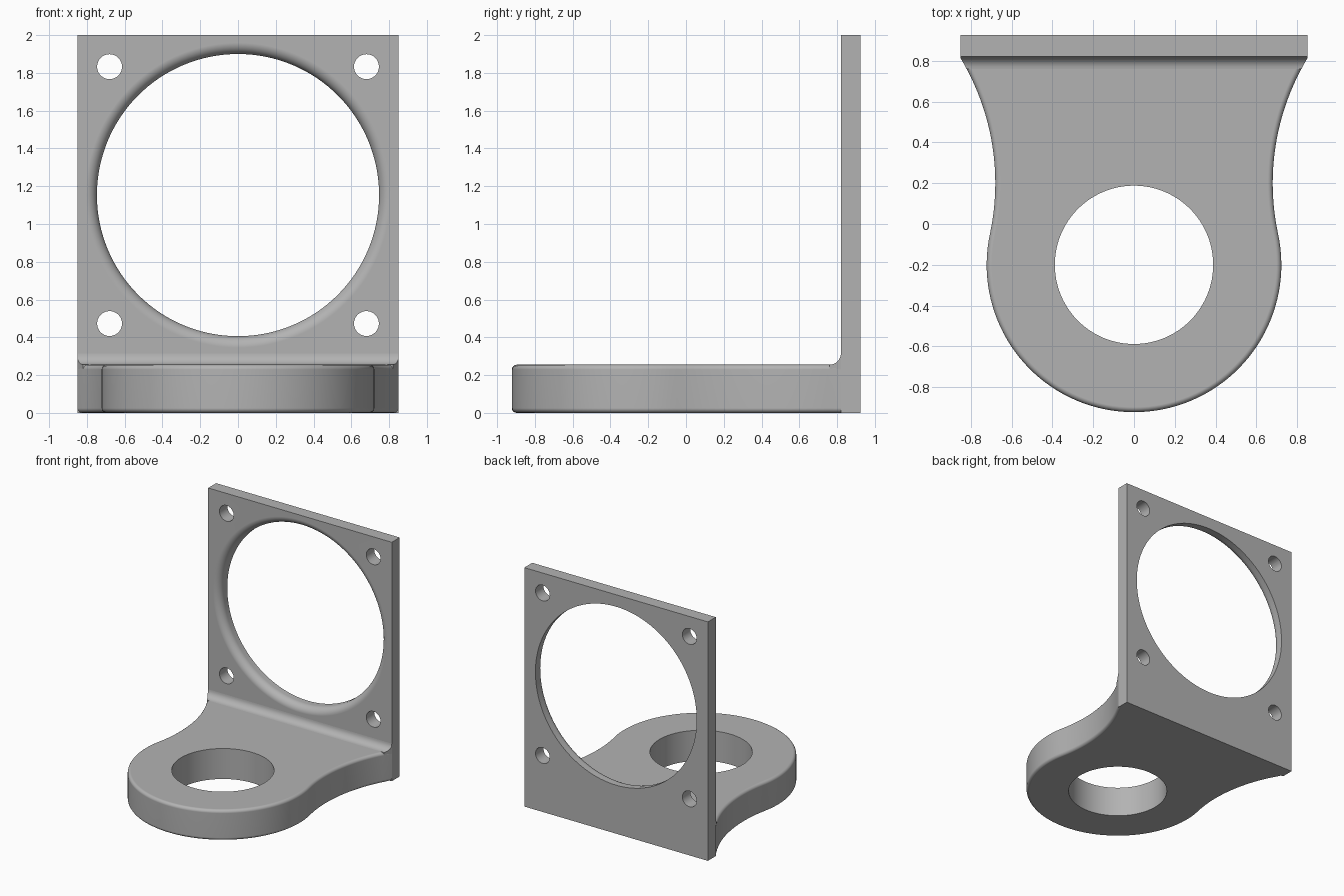
import bpy, bmesh
from math import sin, cos, pi, atan2, sqrt, radians

if "Cube" in bpy.data.objects:
    bpy.data.objects.remove(bpy.data.objects["Cube"])

HALF, BACK, FACE, TALL = 0.85, 0.925, 0.82, 2.0    # upright plate
THICK, ROUND, FILLET = 0.255, 0.025, 0.06          # foot and its edges
RING_Y, RING_R, BORE_R = -0.2, 0.722, 0.388        # rounded end of the foot
WAIST_Y, WAIST_R = 0.2, 1.186                      # concave flanks
WAIST_X = sqrt((RING_R + WAIST_R) ** 2 - (WAIST_Y - RING_Y) ** 2)
WINDOW_Z, WINDOW_R = 1.153, 0.747

grey = bpy.data.materials.new("grey metal")
grey.use_nodes = True
colour = (0.45, 0.45, 0.45, 1)
grey.diffuse_color = colour
grey.node_tree.nodes["Principled BSDF"].inputs["Base Color"].default_value = colour


def finish(name, bm):
    bmesh.ops.recalc_face_normals(bm, faces=bm.faces)
    mesh = bpy.data.meshes.new(name)
    bm.to_mesh(mesh)
    bm.free()
    mesh.materials.append(grey)
    ob = bpy.data.objects.new(name, mesh)
    bpy.context.collection.objects.link(ob)
    return ob


def loft(name, rings, closed=True):
    """Skin equal-length rings of points and cap both ends."""
    bm = bmesh.new()
    rows = [[bm.verts.new(p) for p in ring] for ring in rings]
    n = len(rows[0])
    for a, b in zip(rows, rows[1:]):
        for i in range(n):
            j = (i + 1) % n
            bm.faces.new((a[i], a[j], b[j], b[i]))
    bm.faces.new(rows[0])
    bm.faces.new(rows[-1])
    return finish(name, bm)


def turned(name, profile, x=0, y=0, z=0, axis="Y", n=96):
    """Round solid from (radius, distance along axis) pairs."""
    angles = [2 * pi * i / n for i in range(n)]
    if axis == "Y":
        rings = [[(x + r * cos(a), d, z + r * sin(a)) for a in angles] for r, d in profile]
    else:
        rings = [[(x + r * cos(a), y + r * sin(a), d) for a in angles] for r, d in profile]
    return loft(name, rings)


def cut(ob, cutters):
    for c in cutters:
        c.hide_render = True
        mod = ob.modifiers.new("hole", "BOOLEAN")
        mod.operation, mod.solver, mod.object = "DIFFERENCE", "EXACT", c
    bpy.context.view_layer.update()
    graph = bpy.context.evaluated_depsgraph_get()
    mesh = bpy.data.meshes.new_from_object(ob.evaluated_get(graph))
    ob.modifiers.clear()
    ob.data = mesh
    for c in cutters:
        bpy.data.objects.remove(c)


def smooth(ob):
    bpy.ops.object.select_all(action="DESELECT")
    ob.select_set(True)
    bpy.context.view_layer.objects.active = ob
    bpy.ops.object.shade_smooth_by_angle(angle=radians(30))
    mod = ob.modifiers.new("flat faces", "WEIGHTED_NORMAL")
    mod.keep_sharp = True


def flank_x(y):
    return WAIST_X - sqrt(WAIST_R ** 2 - (y - WAIST_Y) ** 2)


# Upright plate: round window with a softened front rim, four screw holes
plate = loft("upright_plate", [[(-HALF, y, 0), (HALF, y, 0), (HALF, y, TALL), (-HALF, y, TALL)]
                               for y in (FACE, BACK)])
rim = [(WINDOW_R + FILLET, FACE - 0.1)]
for i in range(9):
    t = pi / 2 * (1 - i / 8)
    rim.append((WINDOW_R + FILLET * (1 - cos(t)), FACE + FILLET * (1 - sin(t))))
rim.append((WINDOW_R, BACK + 0.1))
holes = [turned("window_cutter", rim, z=WINDOW_Z, n=128)]
for sx in (-1, 1):
    for sz in (-1, 1):
        holes.append(turned("screw_cutter", [(0.066, FACE - 0.1), (0.066, BACK + 0.1)],
                            x=sx * 0.68, z=WINDOW_Z + sz * 0.68, n=32))
cut(plate, holes)
smooth(plate)

# Foot outline: concave flank running into the rounded end, mirrored
join = atan2(WAIST_Y - RING_Y, WAIST_X)
join_y = RING_Y + RING_R * sin(join)
flank = [(flank_x(y), y) for y in [FACE + (join_y - FACE) * i / 24 for i in range(24)]]
flank[0] = (HALF, FACE)
arc = [join - (join + pi / 2) * i / 36 for i in range(37)]
right = flank + [(RING_R * cos(a), RING_Y + RING_R * sin(a)) for a in arc]
outline = right + [(-x, y) for x, y in reversed(right[:-1])]
foot = loft("foot", [[(x, y, z) for x, y in outline] for z in (0, THICK)])

# Round the foot's top and bottom edges, except where it meets the plate
bm = bmesh.new()
bm.from_mesh(foot.data)
edges = [e for e in bm.edges
         if abs(e.verts[0].co.z - e.verts[1].co.z) < 0.01
         and min(v.co.y for v in e.verts) < FACE - 0.001]
bmesh.ops.bevel(bm, geom=edges, offset=ROUND, segments=4, profile=0.5, affect="EDGES")
bm.to_mesh(foot.data)
bm.free()
cut(foot, [turned("bore_cutter", [(BORE_R, -0.1), (BORE_R, THICK + 0.1)], y=RING_Y, axis="Z")])
smooth(foot)

# Concave fillet between foot and plate, following the flanks
curve = []
for i in range(9):
    t = pi / 2 * i / 8
    curve.append((FACE - FILLET + FILLET * sin(t), THICK + FILLET * (1 - cos(t))))
curve += [(FACE, THICK - ROUND), (FACE - FILLET, THICK - ROUND)]
fillet = loft("corner_fillet", [[(s * min(HALF, flank_x(y)), y, z) for y, z in curve]
                                for s in (-1, 1)])
smooth(fillet)
